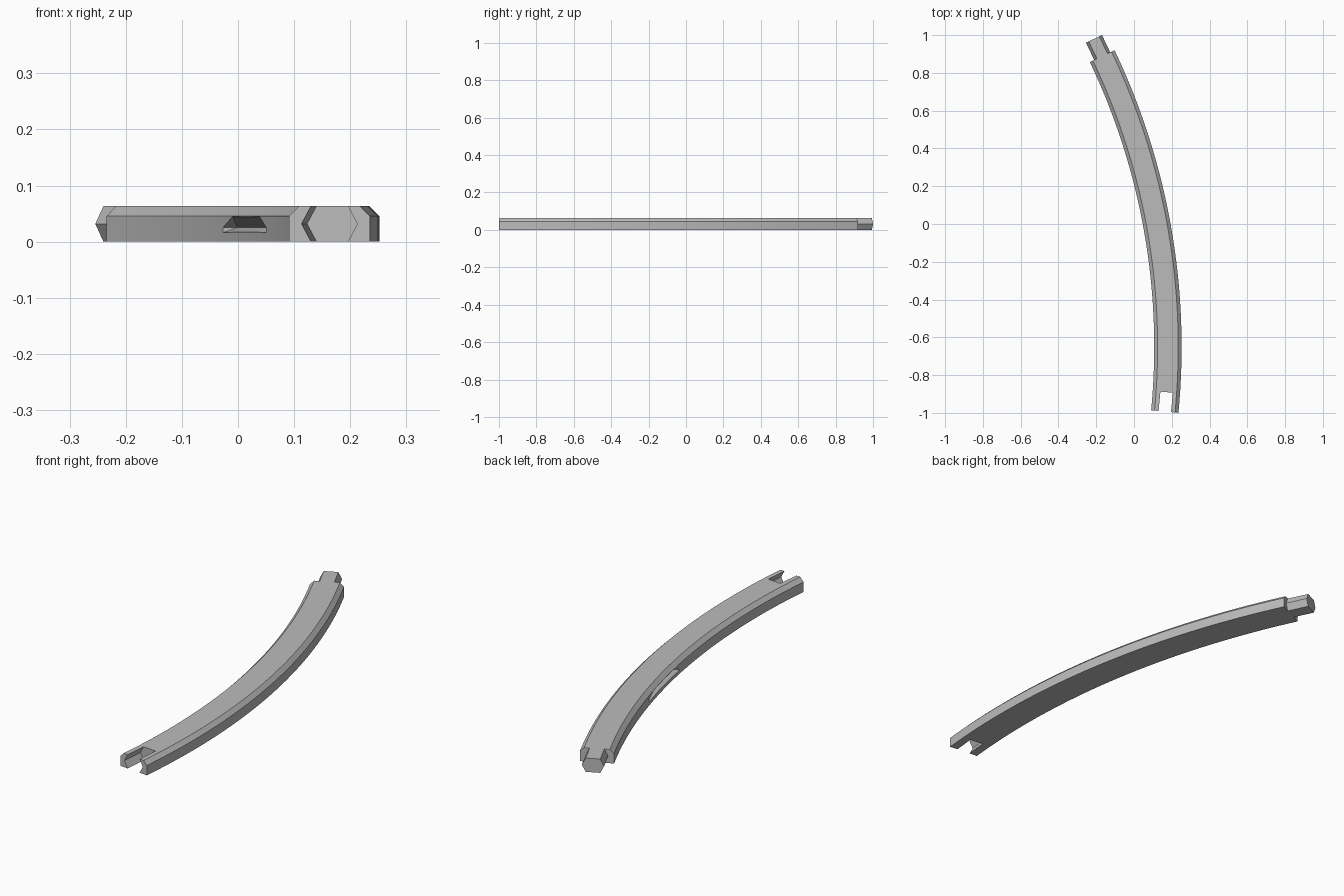
import bpy, bmesh
from math import radians, sin, cos
from mathutils import Vector

if "Cube" in bpy.data.objects:
    bpy.data.objects.remove(bpy.data.objects["Cube"])

CX, CY = -3.398, -0.65            # centre of the bend
R_IN, R_OUT = 3.505, 3.65
R_MID = (R_IN + R_OUT) / 2
A0, A1 = radians(-5.5), radians(25.48)
H, CH = 0.0635, 0.018             # height and top chamfer
SEGMENTS = 32

grey = bpy.data.materials.new("light_grey")
grey.use_nodes = True
colour = (0.5, 0.5, 0.5, 1)
grey.diffuse_color = colour
grey.node_tree.nodes["Principled BSDF"].inputs["Base Color"].default_value = colour


def polar(r, a, z):
    return Vector((CX + r * cos(a), CY + r * sin(a), z))


def finish(bm, name):
    bmesh.ops.recalc_face_normals(bm, faces=bm.faces)
    mesh = bpy.data.meshes.new(name)
    bm.to_mesh(mesh)
    bm.free()
    mesh.materials.append(grey)
    obj = bpy.data.objects.new(name, mesh)
    bpy.context.collection.objects.link(obj)
    return obj


def loft(rings, name):
    """Skin a list of closed rings and cap both ends."""
    bm = bmesh.new()
    loops = [[bm.verts.new(p) for p in ring] for ring in rings]
    n = len(loops[0])
    for a, b in zip(loops, loops[1:]):
        for i in range(n):
            j = (i + 1) % n
            bm.faces.new((a[i], a[j], b[j], b[i]))
    bm.faces.new(loops[0])
    bm.faces.new(loops[-1])
    return finish(bm, name)


def hex_prism(angle, start, end, half, top, over, name):
    """Straight hexagonal bar along the rail direction at an angle."""
    out = Vector((cos(angle), sin(angle), 0))
    along = Vector((-sin(angle), cos(angle), 0))
    t = top - (half - top) * over / (H / 2)
    section = [(half, H / 2), (t, H + over), (-t, H + over),
               (-half, H / 2), (-t, -over), (t, -over)]
    base = polar(R_MID, angle, 0)
    rings = [[base + out * u + along * d + Vector((0, 0, z)) for u, z in section]
             for d in (start, end)]
    return loft(rings, name)


def cut(target, cutter):
    mod = target.modifiers.new("cut", "BOOLEAN")
    mod.operation = "DIFFERENCE"
    mod.solver = "EXACT"
    mod.object = cutter
    bpy.context.view_layer.objects.active = target
    bpy.ops.object.modifier_apply(modifier=mod.name)
    bpy.data.objects.remove(cutter)


# Curved rail with chamfered upper edges
profile = [(R_IN, 0), (R_OUT, 0), (R_OUT, H - CH), (R_OUT - CH, H),
           (R_IN + CH, H), (R_IN, H - CH)]
rings = []
for i in range(SEGMENTS + 1):
    a = A0 + (A1 - A0) * i / SEGMENTS
    rings.append([polar(r, a, z) for r, z in profile])
rail = loft(rings, "curved_rail")

# Hexagonal socket in the front end
cut(rail, hex_prism(A0, -0.03, 0.103, 0.05, 0.033, 0.005, "socket_cutter"))

# Wedge-shaped finger notch in the inner wall
bm = bmesh.new()
mid, half = radians(13.1), radians(2.78)
for s in (-1, 1):
    for r in (R_IN - 0.01, R_IN):
        for k, z in ((1, 0.016), (1, 0.025), (0.62, 0.045)):
            bm.verts.new(polar(r, mid + s * half * k, z))
    bm.verts.new(polar(R_IN + 0.025, mid + s * half * 0.97, 0.025))
bmesh.ops.convex_hull(bm, input=bm.verts)
cut(rail, finish(bm, "notch_cutter"))

# Hexagonal tenon on the back end
tenon = hex_prism(A1, 0, 0.1008, 0.047, 0.031, 0, "end_tenon")

# Smooth the bend, keep the edges sharp
bpy.ops.object.select_all(action="DESELECT")
rail.select_set(True)
bpy.context.view_layer.objects.active = rail
bpy.ops.object.shade_smooth_by_angle(angle=radians(20))
